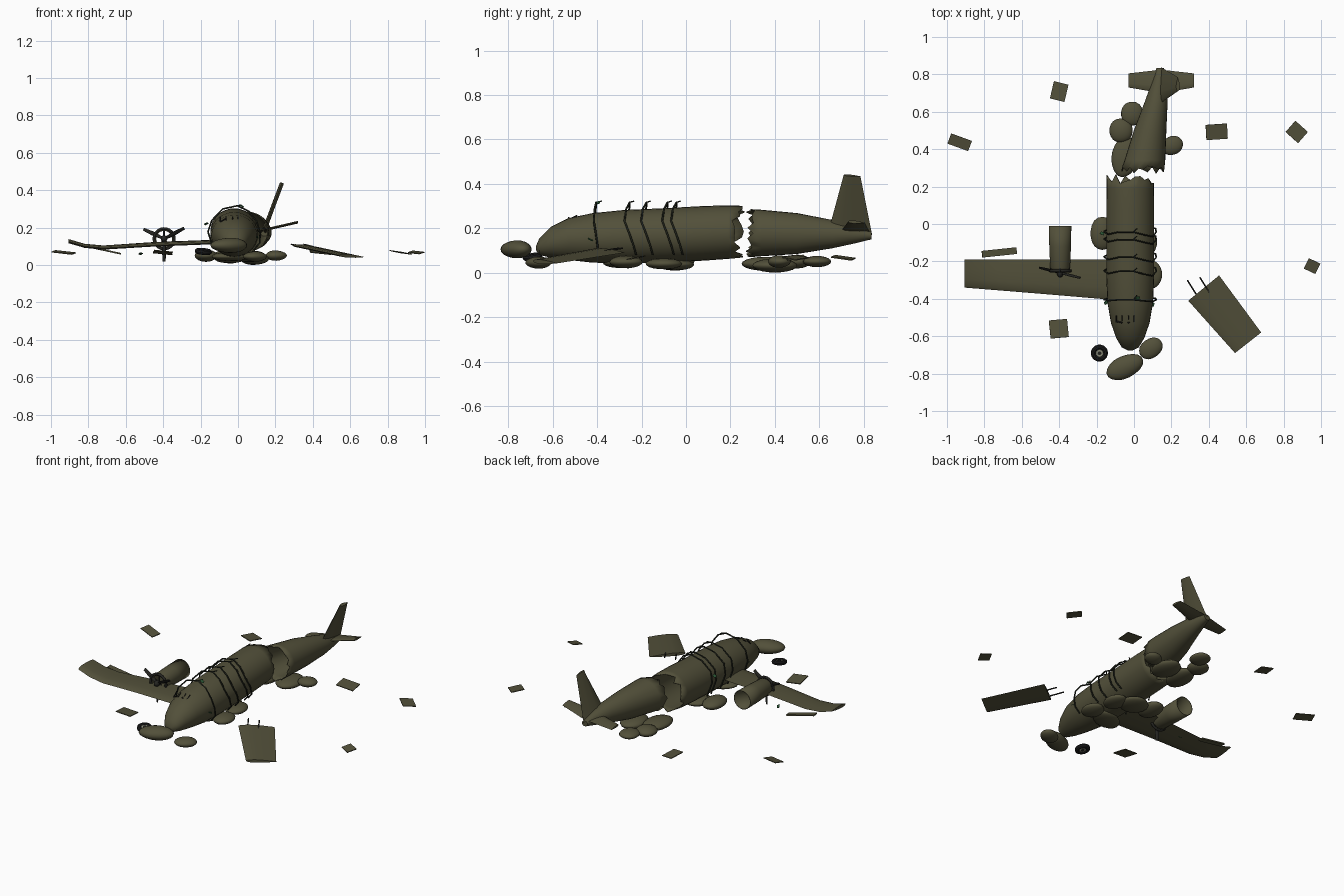
import bpy, bmesh, math, random
from mathutils import Vector, Euler

random.seed(4)
if "Cube" in bpy.data.objects:
    bpy.data.objects.remove(bpy.data.objects["Cube"])


def material(name, r, g, b):
    m = bpy.data.materials.new(name)
    m.use_nodes = True
    m.diffuse_color = (r, g, b, 1)
    bsdf = m.node_tree.nodes["Principled BSDF"]
    bsdf.inputs["Base Color"].default_value = (r, g, b, 1)
    bsdf.inputs["Roughness"].default_value = 0.8
    return m


OLIVE = material("olive drab", 0.085, 0.08, 0.042)
VINE = material("dark vine", 0.016, 0.019, 0.012)
METAL = material("dark metal", 0.018, 0.018, 0.015)
RUBBER = material("black rubber", 0.012, 0.012, 0.012)
HUB = material("pale hub", 0.3, 0.3, 0.22)
LEAF = material("leaf green", 0.02, 0.08, 0.03)


def finish(name, bm, mat, angle=35):
    bmesh.ops.recalc_face_normals(bm, faces=bm.faces)
    mesh = bpy.data.meshes.new(name)
    bm.to_mesh(mesh)
    bm.free()
    mesh.materials.append(mat)
    ob = bpy.data.objects.new(name, mesh)
    bpy.context.collection.objects.link(ob)
    bpy.ops.object.select_all(action="DESELECT")
    ob.select_set(True)
    bpy.context.view_layer.objects.active = ob
    bpy.ops.object.shade_smooth_by_angle(angle=math.radians(angle))
    return ob


def skin(name, rings, mat, cap_start=True, cap_end=True, shell=0):
    """Bridge equal rings of points into a surface."""
    bm = bmesh.new()
    loops = [[bm.verts.new(p) for p in ring] for ring in rings]
    n = len(loops[0])
    for a, b in zip(loops, loops[1:]):
        for i in range(n):
            bm.faces.new((a[i], a[(i + 1) % n], b[(i + 1) % n], b[i]))
    if cap_start:
        bm.faces.new(loops[0])
    if cap_end:
        bm.faces.new(loops[-1])
    ob = finish(name, bm, mat)
    if shell:
        mod = ob.modifiers.new("shell", "SOLIDIFY")
        mod.thickness = shell
    return ob


def hull_ring(y, cx, low, high, rx, jag=0, n=28):
    cz, rz = (low + high) / 2, (high - low) / 2
    ring = []
    for i in range(n):
        a = math.tau * i / n
        dy = random.uniform(-jag, jag) if i % 2 else jag * math.sin(3 * a) * 0.7
        ring.append((cx + rx * math.sin(a), y + dy, cz + rz * math.cos(a)))
    return ring


def foil(name, sections, thick, normal=(0, 0, 1), mat=OLIVE):
    """Tapered blade: each section runs from leading to trailing edge."""
    rings = []
    for lead, trail in sections:
        a, b, n = Vector(lead), Vector(trail), Vector(normal) * thick / 2
        rings.append([a, a.lerp(b, 0.08) + n * 0.7, a.lerp(b, 0.3) + n, a.lerp(b, 0.65) + n * 0.7, b,
                      a.lerp(b, 0.65) - n * 0.7, a.lerp(b, 0.3) - n, a.lerp(b, 0.08) - n * 0.7])
    return skin(name, rings, mat)


def tube(name, points, radius, mat):
    curve = bpy.data.curves.new(name, "CURVE")
    curve.dimensions = "3D"
    curve.bevel_depth = radius
    curve.bevel_resolution = 1
    curve.use_fill_caps = True
    spline = curve.splines.new("POLY")
    spline.points.add(len(points) - 1)
    for p, co in zip(spline.points, points):
        p.co = (*co, 1)
    curve.materials.append(mat)
    ob = bpy.data.objects.new(name, curve)
    bpy.context.collection.objects.link(ob)
    return ob


def box(name, loc, size, rot, mat):
    bm = bmesh.new()
    bmesh.ops.create_cube(bm, size=1)
    bmesh.ops.scale(bm, vec=size, verts=bm.verts)
    ob = finish(name, bm, mat)
    ob.location, ob.rotation_euler = loc, [math.radians(r) for r in rot]
    return ob


# Broken fuselage: nose half and tail half, both open shells
nose = [(-0.675, -0.02, 0.10, 0.12, 0.015), (-0.66, -0.02, 0.08, 0.155, 0.045),
        (-0.61, -0.02, 0.068, 0.205, 0.075), (-0.53, -0.02, 0.057, 0.245, 0.103),
        (-0.42, -0.02, 0.045, 0.268, 0.122), (-0.28, -0.02, 0.042, 0.282, 0.128),
        (-0.1, -0.02, 0.046, 0.29, 0.128), (0.08, -0.02, 0.054, 0.3, 0.128), (0.19, -0.02, 0.062, 0.303, 0.127)]
skin("nose_fuselage", [hull_ring(*s) for s in nose] + [hull_ring(0.235, -0.02, 0.066, 0.302, 0.126, 0.03)],
     OLIVE, cap_end=False, shell=0.006)
tail = [(0.34, 0.058, 0.074, 0.283, 0.109), (0.5, 0.086, 0.084, 0.268, 0.087), (0.66, 0.12, 0.11, 0.237, 0.06),
        (0.77, 0.135, 0.134, 0.207, 0.036), (0.835, 0.14, 0.15, 0.185, 0.02)]
skin("tail_fuselage", [hull_ring(0.29, 0.048, 0.07, 0.286, 0.115, 0.024)] + [hull_ring(*s) for s in tail],
     OLIVE, cap_start=False, shell=0.006)

# Tail surfaces
foil("tail_fin", [((0.14, 0.645, 0.2), (0.145, 0.838, 0.17)), ((0.235, 0.71, 0.44), (0.235, 0.785, 0.434))],
     0.022, (0.93, 0, -0.36))
foil("tailplane", [((-0.03, 0.73, 0.165), (-0.03, 0.805, 0.16)), ((0.145, 0.7, 0.19), (0.145, 0.825, 0.185)),
                   ((0.32, 0.73, 0.23), (0.32, 0.805, 0.225))], 0.014)

# Attached wing, bent up at the tip, and its loose flap
foil("right_wing", [((-0.06, -0.41, 0.12), (-0.06, -0.19, 0.135)), ((-0.45, -0.377, 0.105), (-0.45, -0.19, 0.12)),
                    ((-0.72, -0.355, 0.09), (-0.72, -0.19, 0.1)), ((-0.82, -0.347, 0.1), (-0.82, -0.19, 0.108)),
                    ((-0.905, -0.34, 0.125), (-0.905, -0.19, 0.132))], 0.022)
box("loose_flap", (-0.72, -0.152, 0.08), (0.19, 0.036, 0.008), (0, 12, 6), OLIVE)

# Detached wing with bare spars
foil("left_wing", [((0.29, -0.41, 0.105), (0.455, -0.275, 0.09)), ((0.54, -0.69, 0.052), (0.68, -0.58, 0.042))], 0.02)
for i, (x, y) in enumerate([(0.285, -0.3), (0.352, -0.285)]):
    tube(f"wing_spar_{i}", [(x, y, 0.11), (x + 0.05, y - 0.08, 0.098)], 0.004, METAL)

# Engine nacelle, open at the rear
EX, EZ = -0.395, 0.14
skin("engine_nacelle", [hull_ring(y, EX, EZ - r, EZ + r, r)
                        for y, r in [(-0.25, 0.046), (-0.235, 0.053), (-0.12, 0.058), (-0.01, 0.06)]],
     OLIVE, cap_start=False, cap_end=False, shell=0.004)
ring = [(EX + 0.055 * math.sin(math.tau * i / 24), -0.25, EZ + 0.055 * math.cos(math.tau * i / 24)) for i in range(25)]
tube("cowl_ring", ring, 0.008, METAL)
bm = bmesh.new()
bmesh.ops.create_uvsphere(bm, u_segments=14, v_segments=8, radius=0.018)
spinner = finish("propeller_hub", bm, METAL)
spinner.location, spinner.scale = (EX, -0.262, EZ), (1, 1.3, 1)
for i, deg in enumerate((62, 180, 295)):
    d = Vector((math.sin(math.radians(deg)), 0, math.cos(math.radians(deg))))
    d.y = 0.25 * -d.x
    c, side = Vector((EX, -0.26, EZ)), Vector((d.z, 0.5, -d.x)) * 0.011
    foil(f"propeller_blade_{i}", [(c - side * 0.6, c + side * 0.6), (c + d * 0.07 - side, c + d * 0.07 + side),
                                  (c + d * 0.122 - side * 0.7, c + d * 0.122 + side * 0.7)], 0.008, (0, 1, 0), METAL)
for i in range(5):
    a = math.tau * i / 5
    tube(f"engine_strut_{i}", [(EX, -0.24, EZ), (EX + 0.055 * math.sin(a), -0.24, EZ + 0.055 * math.cos(a))], 0.005, METAL)

# Loose wheel lying on its side
bpy.ops.mesh.primitive_torus_add(major_radius=0.032, minor_radius=0.014, major_segments=24, minor_segments=10,
                                 location=(-0.185, -0.69, 0.072), rotation=(0.15, 0.1, 0))
tyre = bpy.context.object
tyre.name = "tyre"
tyre.data.materials.append(RUBBER)
bpy.ops.object.shade_smooth_by_angle()
for nm, r, h, mat in (("wheel_hub", 0.02, 0.016, HUB), ("wheel_axle", 0.01, 0.02, METAL)):
    bpy.ops.mesh.primitive_cylinder_add(vertices=20, radius=r, depth=h, location=(-0.185, -0.69, 0.072), rotation=(0.15, 0.1, 0))
    bpy.context.object.name = nm
    bpy.context.object.data.materials.append(mat)

# Scattered hull panels
panels = [(-0.932, 0.437, 0.118, 0.058, -20), (-0.4, 0.708, 0.08, 0.095, -14), (0.442, 0.493, 0.115, 0.082, 4),
          (0.87, 0.492, 0.09, 0.08, -42), (0.952, -0.225, 0.068, 0.062, -25), (-0.402, -0.56, 0.098, 0.098, 5)]
for i, (x, y, w, d, turn) in enumerate(panels):
    box(f"scattered_panel_{i}", (x, y, 0.067), (w, d, 0.005), (8 * (-1) ** i, 6, turn), OLIVE)

# Earth mounds under the wreck
mounds = [(-0.05, -0.765, 0.105, 0.105, 0.06, 0.04, 25), (0.09, -0.665, 0.045, 0.07, 0.052, 0.026, 35),
          (-0.17, -0.05, 0.05, 0.065, 0.09, 0.032, 0), (0.09, -0.27, 0.048, 0.062, 0.075, 0.028, 0),
          (-0.04, -0.05, 0.036, 0.085, 0.085, 0.027, 0), (-0.04, -0.3, 0.045, 0.1, 0.07, 0.025, 20),
          (-0.05, 0.36, 0.04, 0.07, 0.11, 0.032, -8), (-0.07, 0.5, 0.05, 0.065, 0.065, 0.03, 0),
          (-0.01, 0.59, 0.05, 0.062, 0.065, 0.024, 0), (0.205, 0.42, 0.05, 0.06, 0.05, 0.027, 25),
          (0.09, 0.4, 0.032, 0.075, 0.1, 0.032, 0), (0.06, -0.1, 0.04, 0.06, 0.08, 0.026, 0)]
for i, (x, y, z, sx, sy, sz, turn) in enumerate(mounds):
    bm = bmesh.new()
    bmesh.ops.create_uvsphere(bm, u_segments=18, v_segments=10, radius=1)
    for v in bm.verts:
        v.co *= 1 + 0.05 * math.sin(3 * v.co.x + i) * math.cos(2 * v.co.y)
    mound = finish(f"earth_mound_{i}", bm, OLIVE)
    mound.location, mound.scale = (x, y, z), (sx, sy, sz)
    mound.rotation_euler = Euler((0, 0, math.radians(turn)))

# Vines draped over the nose half, with a few leaves
for i, y in enumerate((-0.41, -0.265, -0.19, -0.095, -0.055)):
    pts = []
    for deg, rise, dy in [(-125, 1.1, 0.03), (-85, 1.12, 0.015), (-58, 1.12, 0.0), (-24, 1.2, 0.012), (6, 1.24, 0.012),
                          (32, 1.17, -0.004), (60, 1.1, -0.012), (88, 1.1, 0.012), (110, 1.15, 0.03), (130, 1.08, 0.04)]:
        a = math.radians(deg)
        pts.append((-0.02 + 0.126 * rise * math.sin(a), y + dy * (0.4 if i == 0 else 1), 0.166 + 0.122 * rise * math.cos(a)))
    tube(f"vine_{i}", pts, 0.0045, VINE)
    tube(f"vine_sprig_{i}", [pts[4], (pts[4][0] + 0.02, y + 0.03, 0.322)], 0.003, VINE)
for i, p in enumerate([(0.02, -0.395, 0.315), (-0.15, -0.42, 0.16), (0.1, -0.43, 0.15), (-0.52, -0.2, 0.06), (-0.17, -0.05, 0.22)]):
    box(f"leaf_{i}", p, (0.022, 0.016, 0.003), (20, 25, 40 * i), LEAF)

# Cockpit window frames and the cracked nose tip
for i, x in enumerate((-0.095, -0.065, -0.03, 0.0)):
    tube(f"window_post_{i}", [(x, -0.525, 0.225 + 0.6 * (x + 0.13) * 0.2), (x, -0.49, 0.258)], 0.003, METAL)
for s in (-1, 1):
    tube(f"window_sill_{s}", [(-0.048 + s * 0.047, -0.52, 0.232), (-0.048 + s * 0.016, -0.528, 0.248)], 0.004, METAL)
